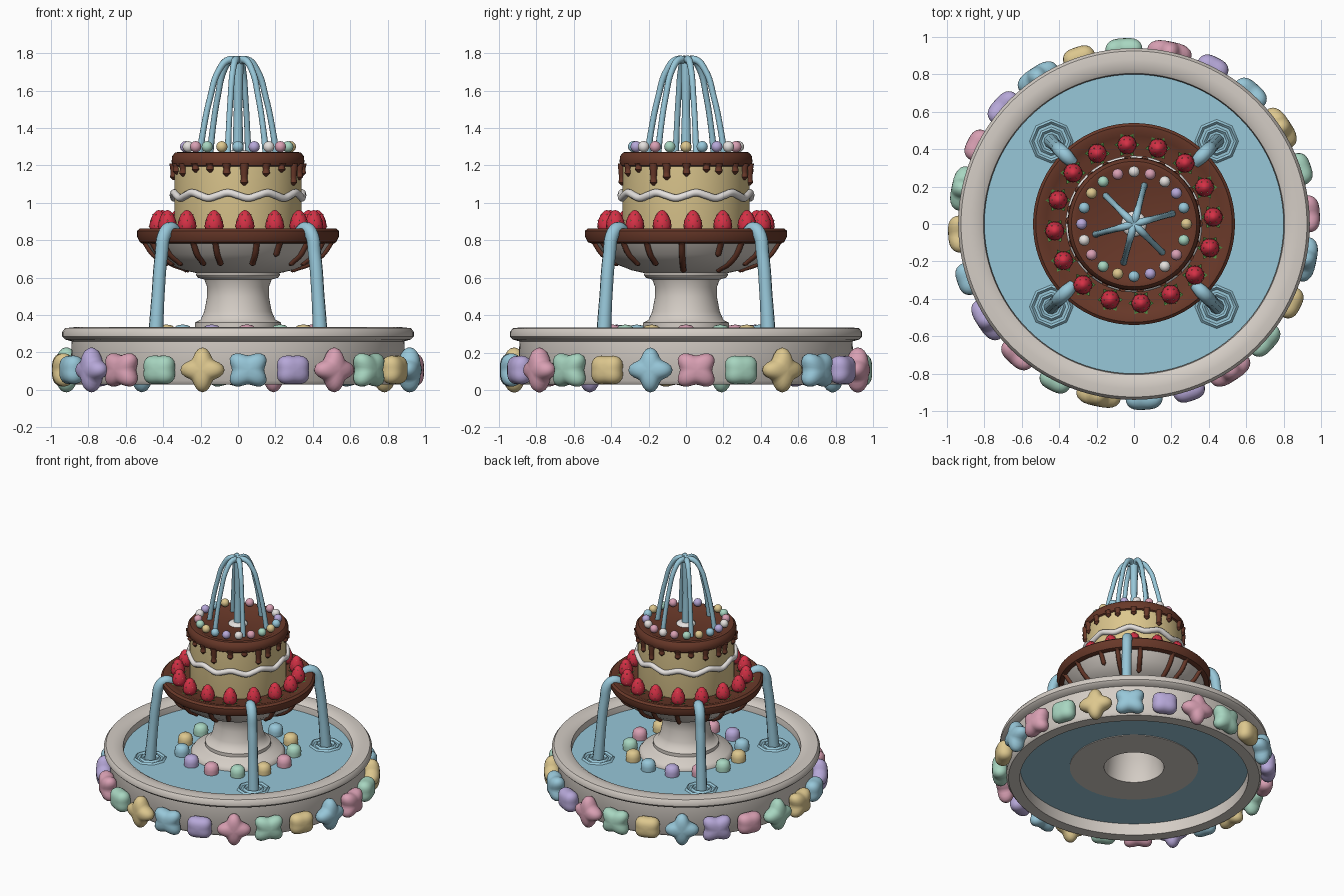
import bpy, bmesh, random
from math import sin, cos, pi, radians, atan2, hypot
from mathutils import Matrix, Vector

random.seed(4)
if "Cube" in bpy.data.objects:
    bpy.data.objects.remove(bpy.data.objects["Cube"])


def material(name, r, g, b):
    m = bpy.data.materials.new(name)
    m.use_nodes = True
    m.diffuse_color = (r, g, b, 1)
    m.node_tree.nodes["Principled BSDF"].inputs["Base Color"].default_value = (r, g, b, 1)
    return m


stone = material("warm_stone", .66, .61, .56)
icing = material("white_icing", .78, .75, .73)
choc = material("chocolate", .14, .04, .022)
water = material("water_blue", .31, .57, .69)
sponge = material("sponge_yellow", .72, .57, .27)
red = material("berry_red", .66, .03, .06)
green = material("leaf_green", .07, .25, .05)
pink = material("candy_pink", .69, .35, .45)
mint = material("candy_mint", .39, .67, .53)
lavender = material("candy_lavender", .47, .39, .69)
parts = []


def finish(name, mesh, mat):
    ob = bpy.data.objects.new(name, mesh)
    bpy.context.collection.objects.link(ob)
    mesh.materials.clear()
    mesh.materials.append(mat)
    parts.append(ob)
    return ob


def from_bm(name, bm, mat):
    bmesh.ops.recalc_face_normals(bm, faces=bm.faces)
    mesh = bpy.data.meshes.new(name)
    bm.to_mesh(mesh)
    bm.free()
    return finish(name, mesh, mat)


def polar(r, a, z):
    return Vector((r * cos(a), r * sin(a), z))


def lathe(name, profile, mat, steps=72, at=(0, 0, 0), closed=False):
    """Turn a (radius, height) profile around the z axis."""
    bm = bmesh.new()
    vs = [bm.verts.new((r, 0, z)) for r, z in profile]
    es = [bm.edges.new(p) for p in zip(vs, vs[1:])]
    if closed:
        es.append(bm.edges.new((vs[-1], vs[0])))
    bmesh.ops.spin(bm, geom=vs + es, cent=(0, 0, 0), axis=(0, 0, 1),
                   angle=2 * pi, steps=steps)
    bmesh.ops.remove_doubles(bm, verts=bm.verts, dist=1e-4)
    bmesh.ops.translate(bm, verts=bm.verts, vec=at)
    return from_bm(name, bm, mat)


def tubes(name, paths, mat, depth, cyclic=False, sides=3):
    """Sweep round tubes along paths of (point, radius factor)."""
    cu = bpy.data.curves.new(name, 'CURVE')
    cu.dimensions = '3D'
    cu.bevel_depth, cu.bevel_resolution = depth, sides
    cu.use_fill_caps, cu.resolution_u = True, 6
    for path in paths:
        s = cu.splines.new('BEZIER')
        s.bezier_points.add(len(path) - 1)
        s.use_cyclic_u = cyclic
        for bp, (co, rad) in zip(s.bezier_points, path):
            bp.co, bp.radius = co, rad
            bp.handle_left_type = bp.handle_right_type = 'AUTO'
    tmp = bpy.data.objects.new(name + "_path", cu)
    bpy.context.collection.objects.link(tmp)
    deps = bpy.context.evaluated_depsgraph_get()
    mesh = bpy.data.meshes.new_from_object(tmp.evaluated_get(deps))
    bpy.data.objects.remove(tmp)
    return finish(name, mesh, mat)


# Basin, water and pedestal
lathe("basin_wall", [(.80, .03), (.88, .03), (.895, .05), (.89, .26), (.925, .27), (.94, .285),
                     (.94, .31), (.925, .33), (.88, .335), (.83, .33), (.805, .315), (.80, .29)],
      stone, 96, closed=True)
lathe("basin_water", [(.30, .12), (.81, .12), (.81, .27), (.30, .27)], water, 96, closed=True)
lathe("pedestal", [(.21, .115), (.45, .115), (.45, .14), (.33, .2), (.33, .28), (.31, .305),
                   (.25, .32), (.23, .335), (.23, .36), (.2, .375), (.18, .42), (.165, .5),
                   (.165, .55), (.18, .59), (.215, .6), (.225, .615), (.215, .635), (.1, .635),
                   (.1, .4), (.19, .3)], stone, closed=True)

# Bowl with its chocolate filling and rolled rim
bowl = [(0, .62), (.2, .62), (.29, .64), (.38, .675), (.45, .725), (.495, .79)]
lathe("bowl", bowl + [(.48, .82), (0, .82)], stone)
lathe("bowl_chocolate", [(0, .80), (.47, .79), (.50, .782), (.525, .79), (.54, .82), (.54, .85),
                         (.525, .863), (.50, .862), (.47, .85), (.43, .835), (0, .835)], choc)

# Chocolate runs down the outside of the bowl
runs = []
for i in range(18):
    a = 2 * pi * (i + random.uniform(-.25, .25)) / 18
    end = random.choice((2, 3, 3, 4))
    path = [(polar(r + .003, a, z), .9) for r, z in reversed(bowl[end:])]
    last = path[-1][0]
    runs.append([(polar(.505, a, .8), 1.2)] + path + [(last * .985 + Vector((0, 0, -.001)), .3)])
tubes("bowl_drips", runs, choc, .018)

# Cake, wavy icing band, chocolate top and drips
lathe("cake", [(0, .83), (.335, .83), (.34, .85), (.34, 1.22), (0, 1.22)], sponge)
tubes("icing_band", [[(polar(.345, 2 * pi * i / 40, 1.04 + .014 * sin(pi * i / 2)), 1)
                      for i in range(40)]], icing, .02, cyclic=True)
lathe("cake_topping", [(0, 1.19), (.335, 1.19), (.35, 1.2), (.355, 1.22), (.352, 1.25),
                       (.335, 1.27), (.31, 1.272), (.29, 1.262), (0, 1.262)], choc)
drips = []
for i in range(22):
    a = 2 * pi * (i + random.uniform(-.2, .2)) / 22
    low = random.choice((1.10, 1.13, 1.15, 1.16, 1.17))
    drips.append([(polar(.343, a, z), f) for z, f in
                  ((1.21, 1.2), (low + .03, .85), (low + .008, 1.05), (low - .008, .25))])
tubes("cake_drips", drips, choc, .02)
lathe("jet_nozzle", [(0, 1.28), (.05, 1.28), (.065, 1.27), (.07, 1.255)], icing, 32)

# Strawberries with seeds and leaves
berry = [(0, .835), (.028, .838), (.045, .855), (.051, .875), (.046, .905), (.032, .938),
         (.014, .957), (0, .962)]
seeds, leaves = bmesh.new(), bmesh.new()
for i in range(16):
    spot = polar(.425, radians(5) + 2 * pi * i / 16, 0)
    lathe(f"strawberry_{i + 1}", berry, red, 16, spot)
    for row, (r, z) in enumerate(berry[3:6]):
        for k in range(6):
            p = spot + polar(r, (k + row / 2) * pi / 3, z)
            bmesh.ops.create_icosphere(seeds, subdivisions=1, radius=.0035,
                                       matrix=Matrix.Translation(p))
    for k in range(6):
        a = k * pi / 3
        leaves.faces.new([leaves.verts.new(spot + q) for q in (
            polar(.02, a, .845), polar(.048, a - .35, .85),
            polar(.068, a, .858), polar(.048, a + .35, .85))])
from_bm("strawberry_seeds", seeds, sponge)
from_bm("strawberry_leaves", leaves, green)

# Candy pearls on the cake and gumdrops round the pedestal
pearl_mats = [icing, pink, mint, sponge, water, lavender]
for i in range(20):
    bm = bmesh.new()
    bmesh.ops.create_uvsphere(bm, u_segments=16, v_segments=10, radius=.03)
    bmesh.ops.translate(bm, verts=bm.verts, vec=polar(.28, pi / 2 + 2 * pi * i / 20, 1.3))
    from_bm(f"pearl_{i + 1}", bm, pearl_mats[i % 6])
for i in range(13):
    lathe(f"gumdrop_{i + 1}", [(0, .26), (.05, .26), (.053, .3), (.047, .33), (.03, .345), (0, .35)],
          pearl_mats[1 + i % 5], 16, polar(.395, 2 * pi * i / 13, 0))

# Large candies round the basin: cross, cushion and star shapes in turn
shapes = [(.105, -.18, .9), (.094, -.09, .88), (.1, .2, 1)]
wall_mats = dict(B=water, L=lavender, P=pink, M=mint, Y=sponge)
for i, key in enumerate("BLPMYBPMYBLPMYBLPMYBLPMY"):
    size, lobe, squash = shapes[i % 3]
    a = radians(-86.7 + 15 * i)
    bm = bmesh.new()
    bmesh.ops.create_uvsphere(bm, u_segments=32, v_segments=14, radius=1)
    for v in bm.verts:
        t = atan2(v.co.y, v.co.x)
        rad = hypot(v.co.x, v.co.y) ** .65 * size * (1 + lobe * cos(4 * t))
        v.co = (rad * cos(t), rad * sin(t) * squash, .058 * v.co.z)
    place = (Matrix.Translation(polar(.937, a, .107)) @ Matrix.Rotation(a + pi / 2, 4, 'Z')
             @ Matrix.Rotation(pi / 2, 4, 'X'))
    bmesh.ops.transform(bm, matrix=place, verts=bm.verts)
    from_bm(f"wall_candy_{i + 1}", bm, wall_mats[key])

# Fountain jets
jet = [(0, 1.755, 1.1), (.05, 1.765, 1), (.105, 1.71, .85), (.155, 1.56, .8), (.19, 1.4, .8),
       (.212, 1.26, .9)]
tubes("fountain_jets", [[(polar(r, radians(15 + 60 * k), z), f) for r, z, f in jet]
                        for k in range(6)], water, .02)
tubes("centre_jet", [[(Vector((0, 0, z)), f) for z, f in ((1.26, 1.2), (1.5, .9), (1.76, 1.2))]],
      water, .025)

# Four spouts pouring from the bowl, with ripples where they land
spout = [(.46, .845, .8), (.51, .862, 1), (.55, .84, 1), (.58, .72, .95), (.605, .5, .95),
         (.625, .26, 1.1)]
corners = [radians(45 + 90 * k) for k in range(4)]
tubes("bowl_spouts", [[(polar(r, a, z), f) for r, z, f in spout] for a in corners], water, .037)
for k, a in enumerate(corners):
    for r in (.065, .105):
        lathe(f"ripple_{k + 1}_{'inner' if r < .1 else 'outer'}",
              [(r - .014, .268), (r, .283), (r + .014, .268)], water, 8, polar(.625, a, 0))

# Smooth shading with sharp edges kept
bpy.ops.object.select_all(action='DESELECT')
for ob in parts:
    ob.select_set(True)
bpy.context.view_layer.objects.active = parts[0]
bpy.ops.object.shade_smooth_by_angle(angle=radians(42))
